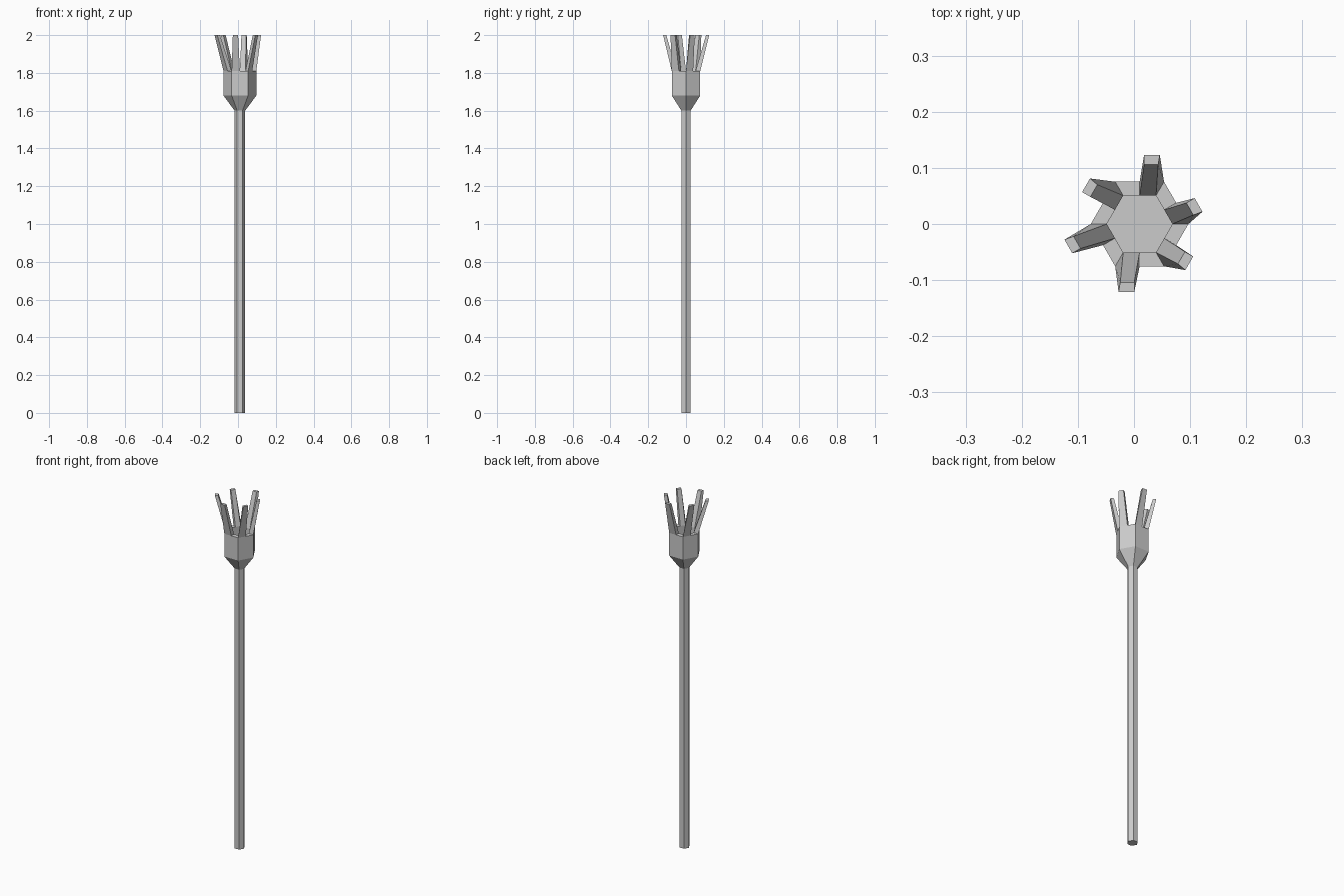
import bpy, math
from mathutils import Vector

if "Cube" in bpy.data.objects:
    bpy.data.objects.remove(bpy.data.objects["Cube"])

CX = 0.01                      # axis of the shaft and head
TOP, RIM = 2.0, 1.81


def make(name, verts, faces):
    me = bpy.data.meshes.new(name)
    me.from_pydata(verts, [], faces)
    me.update()
    ob = bpy.data.objects.new(name, me)
    bpy.context.collection.objects.link(ob)
    return ob


def lathe(name, profile):
    """Six-sided capped solid from (radius, z) pairs, bottom to top."""
    verts = [(CX + r * math.cos(math.radians(60 * k)),
              r * math.sin(math.radians(60 * k)), z)
             for r, z in profile for k in range(6)]
    faces = [(6 * i + k, 6 * i + (k + 1) % 6,
              6 * i + 6 + (k + 1) % 6, 6 * i + 6 + k)
             for i in range(len(profile) - 1) for k in range(6)]
    last = 6 * (len(profile) - 1)
    faces += [tuple(range(5, -1, -1)), tuple(range(last, last + 6))]
    return make(name, verts, faces)


R_OUT, R_IN = 0.087, 0.0585

# Shaft
lathe("shaft", [(0.028, 0), (0.028, 1.6)])

# Flared head with a hollow cup
lathe("head_cup", [(0.028, 1.6), (R_OUT, 1.68), (R_OUT, RIM),
                   (R_IN, RIM), (R_IN, 1.69)])

# Prongs: each rises from half a rim segment and leans outwards;
# the values are the rim direction and the middle of the outer tip edge
prongs = [(90, 0.032, 0.123), (30, 0.115, 0.034), (-30, 0.0985, -0.070),
          (-90, -0.0135, -0.121), (-150, -0.117, -0.040), (150, -0.0855, 0.069)]
for i, (ang, tx, ty) in enumerate(prongs):
    a = math.radians(ang)
    n = Vector((math.cos(a), math.sin(a), 0))      # outward
    t = Vector((math.sin(a), -math.cos(a), 0))     # clockwise along the rim
    c = Vector((CX, 0, RIM))
    apo = math.cos(math.radians(30))
    tip = Vector((tx, ty, TOP))
    base = [c + n * R_IN * apo, c + n * R_OUT * apo,
            c + n * R_OUT * apo + t * R_OUT / 2, c + n * R_IN * apo + t * R_IN / 2]
    end = [tip - n * 0.017 - t * 0.014, tip - t * 0.014,
           tip + t * 0.014, tip - n * 0.017 + t * 0.011]
    make(f"prong_{i + 1}", base + end,
         [(0, 1, 2, 3), (7, 6, 5, 4), (0, 4, 5, 1), (1, 5, 6, 2),
          (2, 6, 7, 3), (3, 7, 4, 0)])
